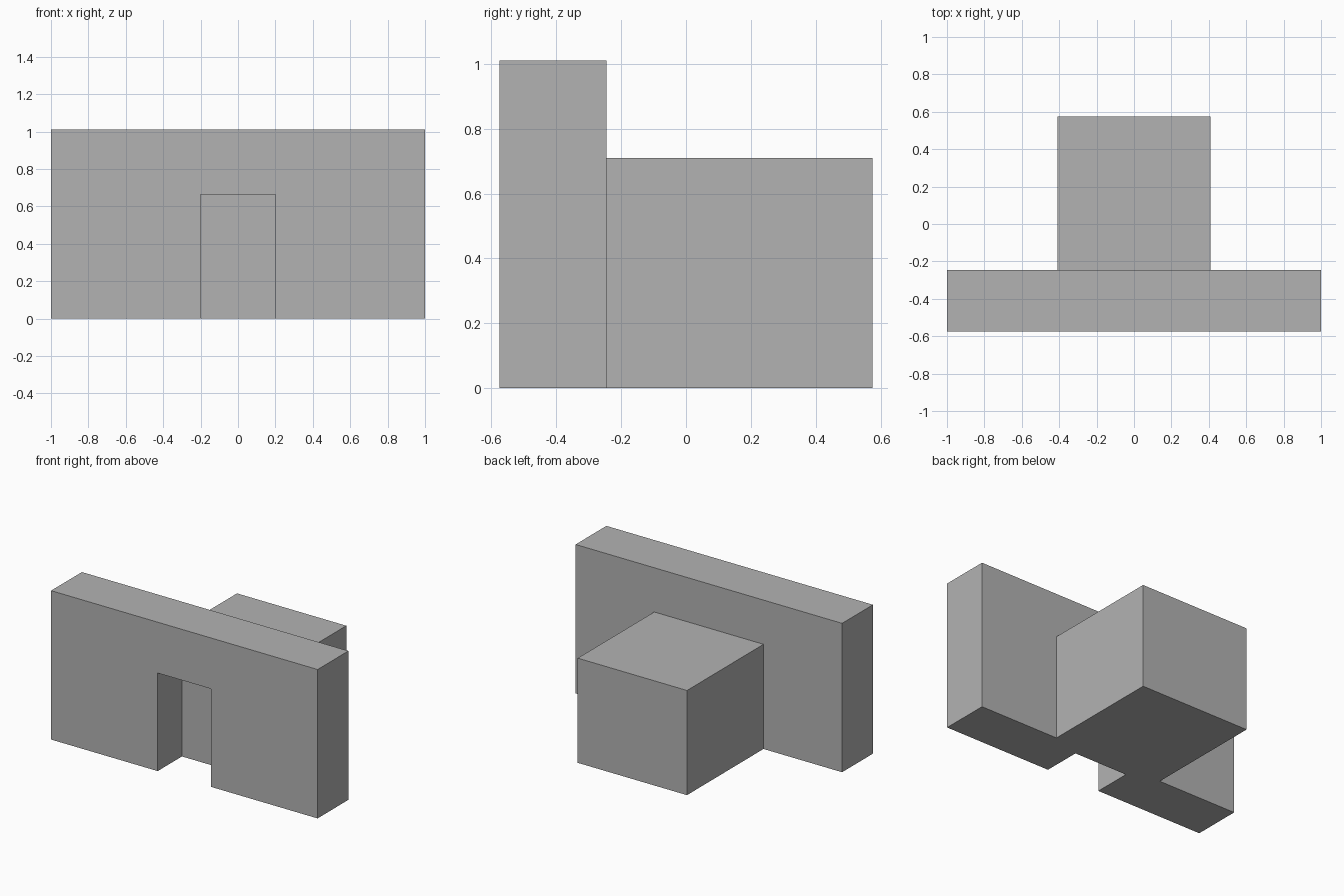
import bpy

if "Cube" in bpy.data.objects:
    bpy.data.objects.remove(bpy.data.objects["Cube"], do_unlink=True)

# Single plain grey material
grey = bpy.data.materials.new("plain_grey")
grey.use_nodes = True
colour = (0.45, 0.45, 0.45, 1)
grey.diffuse_color = colour
grey.node_tree.nodes["Principled BSDF"].inputs["Base Color"].default_value = colour


def box(name, low, high):
    """Add a box spanning two opposite corners."""
    centre = [(a + b) / 2 for a, b in zip(low, high)]
    bpy.ops.mesh.primitive_cube_add(size=1, location=centre)
    obj = bpy.context.object
    obj.name = name
    obj.scale = [b - a for a, b in zip(low, high)]
    bpy.ops.object.transform_apply(location=True, rotation=False, scale=True)
    obj.data.materials.append(grey)
    return obj


FRONT, WALL_BACK, BACK = -0.575, -0.245, 0.575
RECESS_DEPTH = 0.26

# Wide front wall and the lower block behind it
wall = box("front_wall", (-1, FRONT, 0), (1, WALL_BACK, 1.01))
box("rear_block", (-0.41, WALL_BACK, 0), (0.41, BACK, 0.71))

# Doorway recess, open at the front and bottom
cutter = box("doorway_cutter", (-0.2, FRONT - 0.1, -0.1),
             (0.2, FRONT + RECESS_DEPTH, 0.665))
cut = wall.modifiers.new("doorway", "BOOLEAN")
cut.operation = "DIFFERENCE"
cut.solver = "EXACT"
cut.object = cutter
bpy.context.view_layer.objects.active = wall
bpy.ops.object.modifier_apply(modifier=cut.name)
bpy.data.objects.remove(cutter, do_unlink=True)
